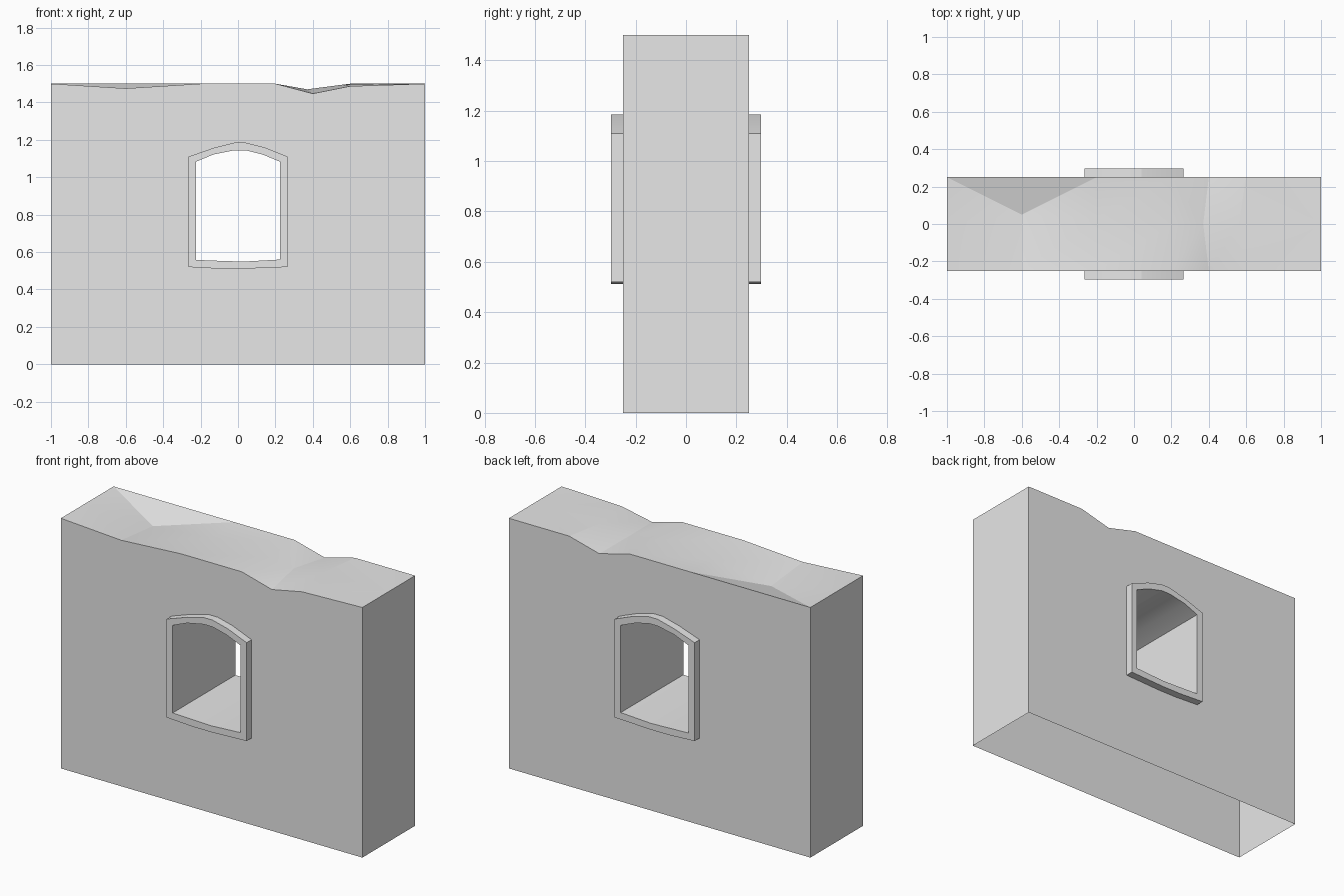
import bpy
import bmesh
from math import radians

if "Cube" in bpy.data.objects:
    bpy.data.objects.remove(bpy.data.objects["Cube"], do_unlink=True)

stone = bpy.data.materials.new("grey stone")
stone.use_nodes = True
stone.diffuse_color = (0.8, 0.8, 0.8, 1)
stone.node_tree.nodes["Principled BSDF"].inputs["Base Color"].default_value = (0.8, 0.8, 0.8, 1)

DEPTH = 0.25       # half thickness of the wall
FRAME_OUT = 0.297  # outer face of the window frame

# Window outlines as (x, z): arch from left to right, then sill back again
OUTER = [(-.265, 1.11), (-.13, 1.157), (-.02, 1.185), (.04, 1.185), (.14, 1.16),
         (.265, 1.11), (.265, .52), (.03, .511), (-.1, .511), (-.265, .52)]
INNER = [(-.225, 1.083), (-.13, 1.122), (-.02, 1.144), (.04, 1.144), (.13, 1.122),
         (.225, 1.083), (.225, .56), (.03, .549), (-.1, .553), (-.225, .558)]

# Worn top edge of the wall: rows of (x, y, z) at the front, middle and back
FRONT = [(-1, 1.5), (-.6, 1.475), (-.2, 1.5), (.2, 1.5), (.4, 1.447), (.6, 1.487), (1, 1.5)]
MIDDLE = [(-1, 0, 1.5), (-.6, .05, 1.445), (-.2, .03, 1.485), (.2, 0, 1.49),
          (.37, 0, 1.47), (.56, 0, 1.495), (1, 0, 1.5)]
BACK = [(-1, 1.5), (-.6, 1.5), (-.2, 1.5), (.2, 1.5), (.4, 1.448), (.6, 1.5), (1, 1.5)]


def make_object(name, bm):
    mesh = bpy.data.meshes.new(name)
    bm.to_mesh(mesh)
    bm.free()
    obj = bpy.data.objects.new(name, mesh)
    bpy.context.collection.objects.link(obj)
    mesh.materials.append(stone)
    return obj


def select_only(obj):
    bpy.ops.object.select_all(action='DESELECT')
    obj.select_set(True)
    bpy.context.view_layer.objects.active = obj


def loop(bm, outline, y):
    return [bm.verts.new((x, y, z)) for x, z in outline]


def bridge(bm, a, b):
    n = len(a)
    return [bm.faces.new((a[i], a[(i + 1) % n], b[(i + 1) % n], b[i])) for i in range(n)]


# Wall block with an uneven top
bm = bmesh.new()
front = loop(bm, FRONT, -DEPTH)
middle = [bm.verts.new(p) for p in MIDDLE]
back = loop(bm, BACK, DEPTH)
fl, fr = loop(bm, [(-1, 0), (1, 0)], -DEPTH)
bl, br = loop(bm, [(-1, 0), (1, 0)], DEPTH)
top = []
for near, far in ((front, middle), (middle, back)):
    for i in range(len(near) - 1):
        top.append(bm.faces.new((near[i], near[i + 1], far[i + 1], far[i])))
bm.faces.new([fl, fr] + front[::-1])
bm.faces.new([br, bl] + back)
bm.faces.new((bl, fl, front[0], middle[0], back[0]))
bm.faces.new((fr, br, back[-1], middle[-1], front[-1]))
bm.faces.new((bl, br, fr, fl))
bmesh.ops.triangulate(bm, faces=top)
bmesh.ops.recalc_face_normals(bm, faces=bm.faces)
wall = make_object("wall", bm)

# Cutter for the window tunnel
bm = bmesh.new()
a, b = loop(bm, INNER, -1), loop(bm, INNER, 1)
bridge(bm, a, b)
bm.faces.new(a)
bm.faces.new(b)
bmesh.ops.recalc_face_normals(bm, faces=bm.faces)
cutter = make_object("window_cutter", bm)
cutter.hide_render = True

cut = wall.modifiers.new("window", 'BOOLEAN')
cut.operation = 'DIFFERENCE'
cut.solver = 'EXACT'
cut.object = cutter
select_only(wall)
bpy.ops.object.modifier_apply(modifier=cut.name)
bpy.data.objects.remove(cutter, do_unlink=True)

# The wall is open underneath
bm = bmesh.new()
bm.from_mesh(wall.data)
floor = [f for f in bm.faces if all(v.co.z < 0.001 for v in f.verts)]
bmesh.ops.delete(bm, geom=floor, context='FACES')
bm.to_mesh(wall.data)
bm.free()

# Raised window frame on each side of the wall
parts = [wall]
for name, side in (("front_window_frame", -1), ("back_window_frame", 1)):
    bm = bmesh.new()
    rings = [loop(bm, outline, side * y) for outline, y in
             ((OUTER, DEPTH), (OUTER, FRAME_OUT), (INNER, FRAME_OUT), (INNER, DEPTH))]
    bridge(bm, rings[0], rings[1])
    face = bridge(bm, rings[1], rings[2])
    bridge(bm, rings[2], rings[3])
    bm.normal_update()
    if face[0].normal.y * side < 0:
        bmesh.ops.reverse_faces(bm, faces=bm.faces)
    parts.append(make_object(name, bm))

for obj in parts:
    select_only(obj)
    bpy.ops.object.shade_smooth_by_angle(angle=radians(12))
